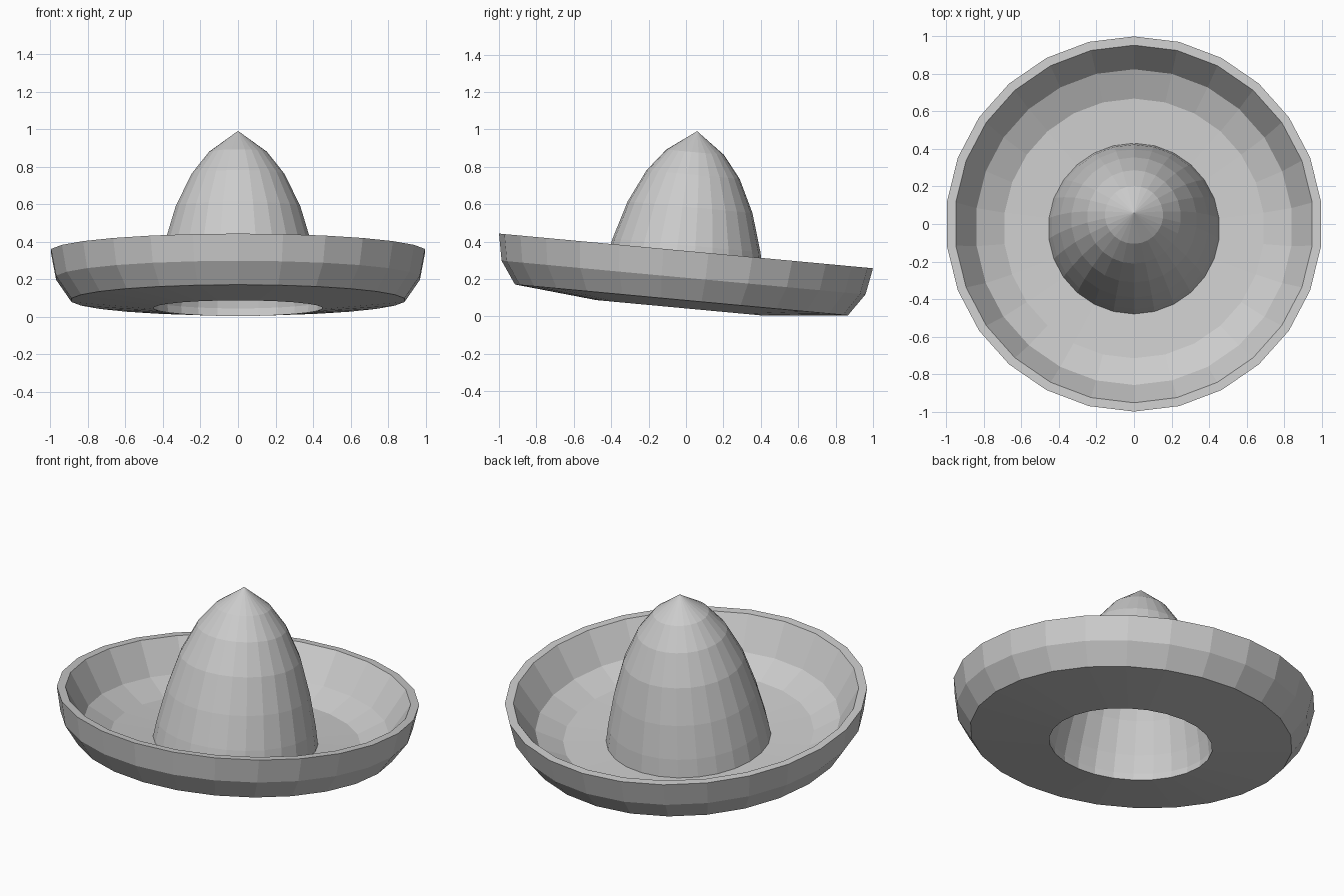
import bpy, bmesh, math

if "Cube" in bpy.data.objects:
    bpy.data.objects.remove(bpy.data.objects["Cube"])

SIDES = 26
TILT = math.radians(-5.3)
RIM_HEIGHT = 0.35


def lathe(name, profile):
    """Revolve (radius, height) points around the tilted hat axis."""
    bm = bmesh.new()
    rings = []
    for r, h in profile:
        if r == 0:
            rings.append([bm.verts.new((0, 0, h))] * SIDES)
        else:
            angles = [math.pi / 2 + math.tau * i / SIDES for i in range(SIDES)]
            rings.append([bm.verts.new((r * math.cos(a), r * math.sin(a), h)) for a in angles])
    for a, b in zip(rings, rings[1:]):
        for i in range(SIDES):
            j = (i + 1) % SIDES
            corners = list(dict.fromkeys((a[i], b[i], b[j], a[j])))
            bm.faces.new(corners)
    bmesh.ops.recalc_face_normals(bm, faces=bm.faces)
    mesh = bpy.data.meshes.new(name)
    bm.to_mesh(mesh)
    bm.free()
    obj = bpy.data.objects.new(name, mesh)
    bpy.context.collection.objects.link(obj)
    obj.location.z = RIM_HEIGHT
    obj.rotation_euler.x = TILT
    return obj


# Hollow pointed crown, open at the bottom
lathe("crown", [(0, 0.643), (0.155, 0.53), (0.25, 0.41), (0.335, 0.235),
                (0.397, 0.03), (0.44, -0.16), (0.457, -0.265), (0.452, -0.306)])

# Upturned brim: inner floor, inner wall, flat lip, outer wall, underside
lathe("brim", [(0.457, -0.265), (0.695, -0.255), (0.845, -0.18), (0.957, 0.0),
               (1.004, 0.0), (0.977, -0.143), (0.894, -0.263), (0.452, -0.306)])
